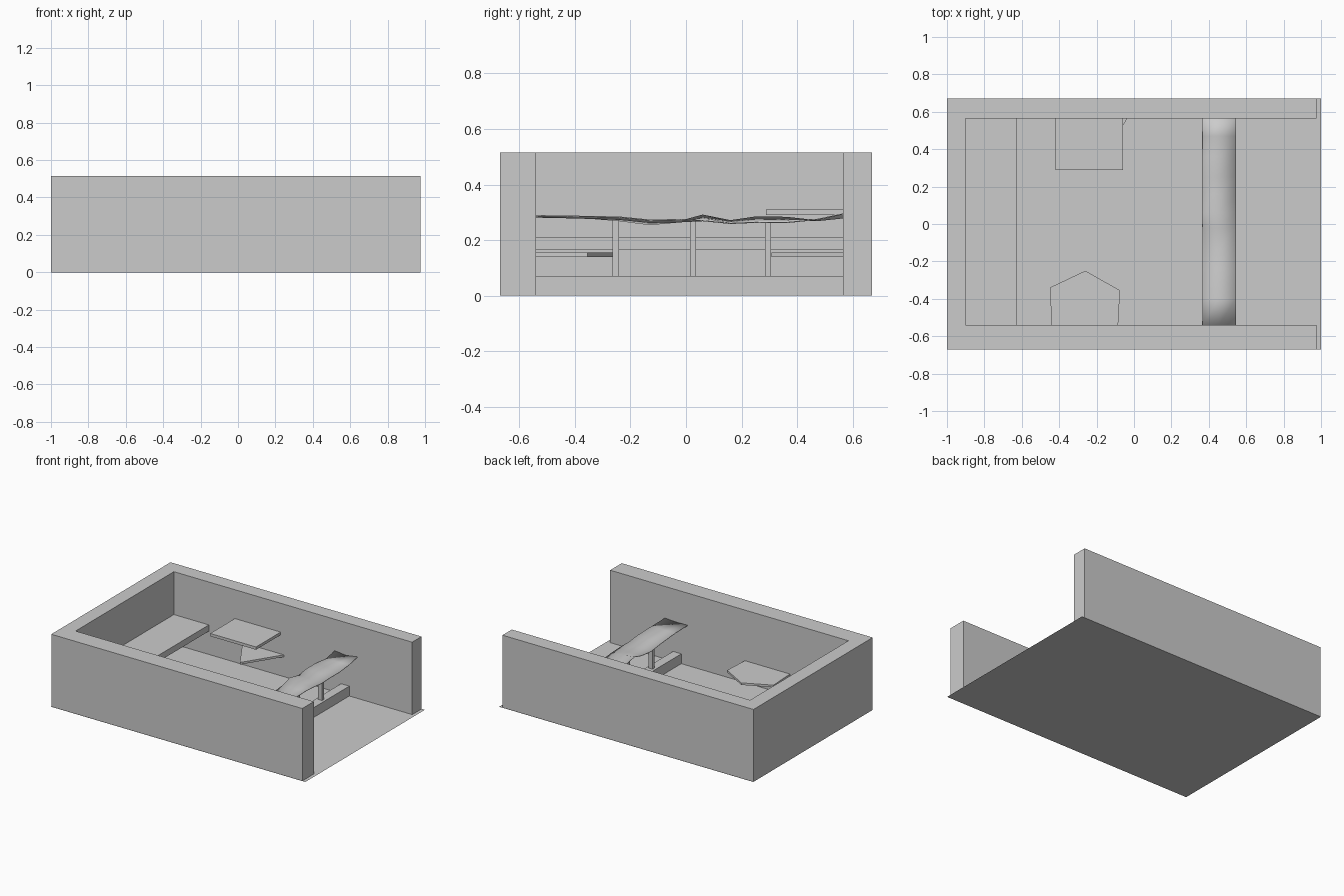
import bpy, bmesh

if "Cube" in bpy.data.objects:
    bpy.data.objects.remove(bpy.data.objects["Cube"])


def prism(name, pts, z0, z1):
    """Extrude a flat outline (counter-clockwise) from z0 up to z1."""
    bm = bmesh.new()
    face = bm.faces.new([bm.verts.new((x, y, z0)) for x, y in pts])
    if z1 > z0:
        ext = bmesh.ops.extrude_face_region(bm, geom=[face])
        top = [v for v in ext["geom"] if isinstance(v, bmesh.types.BMVert)]
        bmesh.ops.translate(bm, verts=top, vec=(0, 0, z1 - z0))
        bmesh.ops.recalc_face_normals(bm, faces=bm.faces)
    me = bpy.data.meshes.new(name)
    bm.to_mesh(me)
    bm.free()
    ob = bpy.data.objects.new(name, me)
    bpy.context.collection.objects.link(ob)
    return ob


def box(name, x0, x1, y0, y1, z0, z1):
    return prism(name, [(x0, y0), (x1, y0), (x1, y1), (x0, y1)], z0, z1)


FRONT, BACK = -0.54, 0.565   # inner wall faces

# ground sheet and U-shaped enclosure
box("ground", -1, 1, -0.672, 0.672, 0, 0)
prism("enclosure_walls", [
    (-1, -0.67), (0.975, -0.67), (0.975, FRONT), (-0.9, FRONT),
    (-0.9, BACK), (0.975, BACK), (0.975, 0.67), (-1, 0.67)], 0, 0.515)

# bench across the closed end
box("end_bench", -0.9, -0.625, FRONT, BACK, 0.165, 0.21)

# wall shelves
prism("front_shelf", [(-0.44, FRONT), (-0.085, FRONT), (-0.075, -0.355),
                      (-0.26, -0.25), (-0.45, -0.34)], 0.14, 0.155)
prism("back_lower_shelf", [(-0.2, 0.307), (-0.035, BACK), (-0.36, BACK)],
      0.14, 0.155)
box("back_upper_shelf", -0.42, -0.06, 0.288, BACK, 0.29, 0.31)

# low beam with three posts carrying the wavy plank
box("low_beam", 0.415, 0.48, FRONT, BACK, 0, 0.07)
for i, y in enumerate((-0.253, 0.025, 0.295)):
    box(f"post_{i + 1}", 0.432, 0.463, y - 0.011, y + 0.011, 0.07, 0.272)

# wavy plank: y, z at left edge, middle, right edge
rows = [(-0.54, .287, .285, .29), (-0.4, .285, .282, .288),
        (-0.24, .272, .277, .285), (-0.13, .258, .266, .274),
        (-0.02, .27, .268, .276), (0.06, .292, .28, .272),
        (0.16, .272, .266, .262), (0.25, .285, .274, .266),
        (0.36, .284, .273, .265), (0.47, .272, .272, .276),
        (BACK, .292, .282, .296)]
bm = bmesh.new()
grid = [[bm.verts.new((x, r[0], z)) for x, z in zip((0.365, 0.455, 0.545), r[1:])]
        for r in rows]
for a, b in zip(grid, grid[1:]):
    for i in range(2):
        bm.faces.new((a[i], a[i + 1], b[i + 1], b[i]))
me = bpy.data.meshes.new("wavy_plank")
bm.to_mesh(me)
bm.free()
plank = bpy.data.objects.new("wavy_plank", me)
bpy.context.collection.objects.link(plank)
for p in me.polygons:
    p.use_smooth = True
solid = plank.modifiers.new("thickness", "SOLIDIFY")
solid.thickness = 0.004
bpy.context.view_layer.objects.active = plank
plank.select_set(True)
bpy.ops.object.shade_smooth_by_angle()
